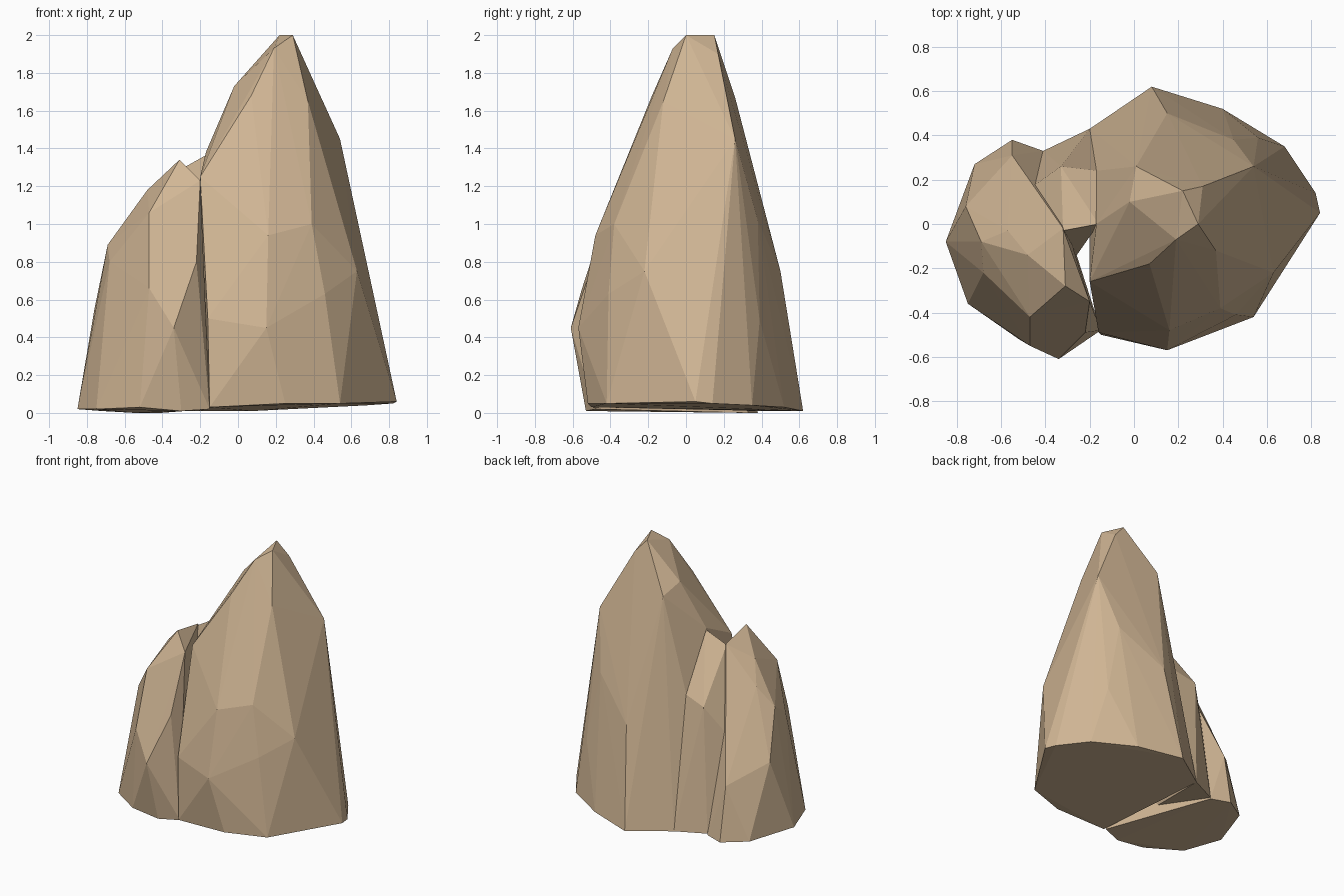
import bpy
import bmesh

cube = bpy.data.objects.get("Cube")
if cube:
    bpy.data.objects.remove(cube, do_unlink=True)

# Single sandy stone colour
stone = bpy.data.materials.new("sandy stone")
stone.use_nodes = True
tan = (0.64, 0.47, 0.30, 1)
stone.diffuse_color = tan
shader = stone.node_tree.nodes["Principled BSDF"]
shader.inputs["Base Color"].default_value = tan
shader.inputs["Roughness"].default_value = 0.9


def chiselled_block(name, corners):
    """Wrap a set of corner points in a flat-faced convex block of stone."""
    mesh = bpy.data.meshes.new(name)
    bm = bmesh.new()
    for corner in corners:
        bm.verts.new(corner)
    bmesh.ops.convex_hull(bm, input=bm.verts[:])
    # Drop corners that ended up buried inside the block
    buried = [v for v in bm.verts if not v.link_faces]
    bmesh.ops.delete(bm, geom=buried, context="VERTS")
    bmesh.ops.recalc_face_normals(bm, faces=bm.faces[:])
    bm.to_mesh(mesh)
    bm.free()
    mesh.materials.append(stone)
    block = bpy.data.objects.new(name, mesh)
    bpy.context.collection.objects.link(block)
    return block


# Tall spire: summit, shoulders, waist, then foot
summit = [(.29, 0, 2), (.22, .15, 2), (.31, .17, 1.9), (.19, -.07, 1.93),
          (.12, .04, 1.83), (-.02, .1, 1.73)]
shoulders = [(.07, -.18, 1.68), (.37, -.12, 1.65), (.01, .26, 1.67),
             (-.05, -.18, 1.47), (.54, .26, 1.45), (-.17, 0, 1.38),
             (-.2, -.26, 1.25)]
waist = [(.39, -.38, 1), (.16, -.48, .94), (.46, -.41, .63), (.63, -.22, .75),
         (.45, .38, 1.02), (.56, .39, .49), (.15, .5, .75), (-.17, .24, .97),
         (-.16, -.49, .5), (.15, -.57, .45)]
foot = [(-.15, -.5, .03), (.25, -.52, .05), (.54, -.42, .05), (.84, .05, .06),
        (.82, .14, .05), (.68, .35, .04), (.4, .52, .03), (.08, .62, .01),
        (-.2, .43, .01)]
tall_spire = chiselled_block("tall_spire", summit + shoulders + waist + foot)

# Low spire: crest, flanks, then foot
crest = [(-.31, -.28, 1.34), (-.32, -.02, 1.29), (-.2, -.35, 1.23),
         (-.48, -.14, 1.18), (-.47, -.42, 1.06), (-.57, -.03, 1.03)]
flanks = [(-.69, -.08, .89), (-.68, -.22, .8), (-.22, -.49, .8),
          (-.47, -.55, .66), (-.34, -.61, .45), (-.76, .08, .55),
          (-.48, .16, .71), (-.55, .31, .4)]
low_foot = [(-.3, -.53, .01), (-.52, -.52, .03), (-.75, -.36, .02),
            (-.85, -.08, .02), (-.72, .27, .01), (-.55, .38, 0),
            (-.41, .33, 0), (-.15, -.48, .02)]
low_spire = chiselled_block("low_spire", crest + flanks + low_foot)

# Saddle of stone bridging the two spires at the back
saddle = chiselled_block("saddle", [
    (-.32, -.03, 1.28), (-.16, 0, 1.37), (-.33, .26, .92), (-.16, .24, .97),
    (-.47, .16, .7), (-.41, .33, .01), (-.2, .43, .01), (-.1, .1, .5),
    (-.3, -.2, .1)])

# Fuse the three blocks into one outcrop
bpy.context.view_layer.objects.active = tall_spire
for block in (low_spire, saddle):
    union = tall_spire.modifiers.new("fuse", "BOOLEAN")
    union.operation = "UNION"
    union.solver = "EXACT"
    union.object = block
    bpy.ops.object.modifier_apply(modifier=union.name)
    bpy.data.objects.remove(block, do_unlink=True)
tall_spire.name = "rock_outcrop"
